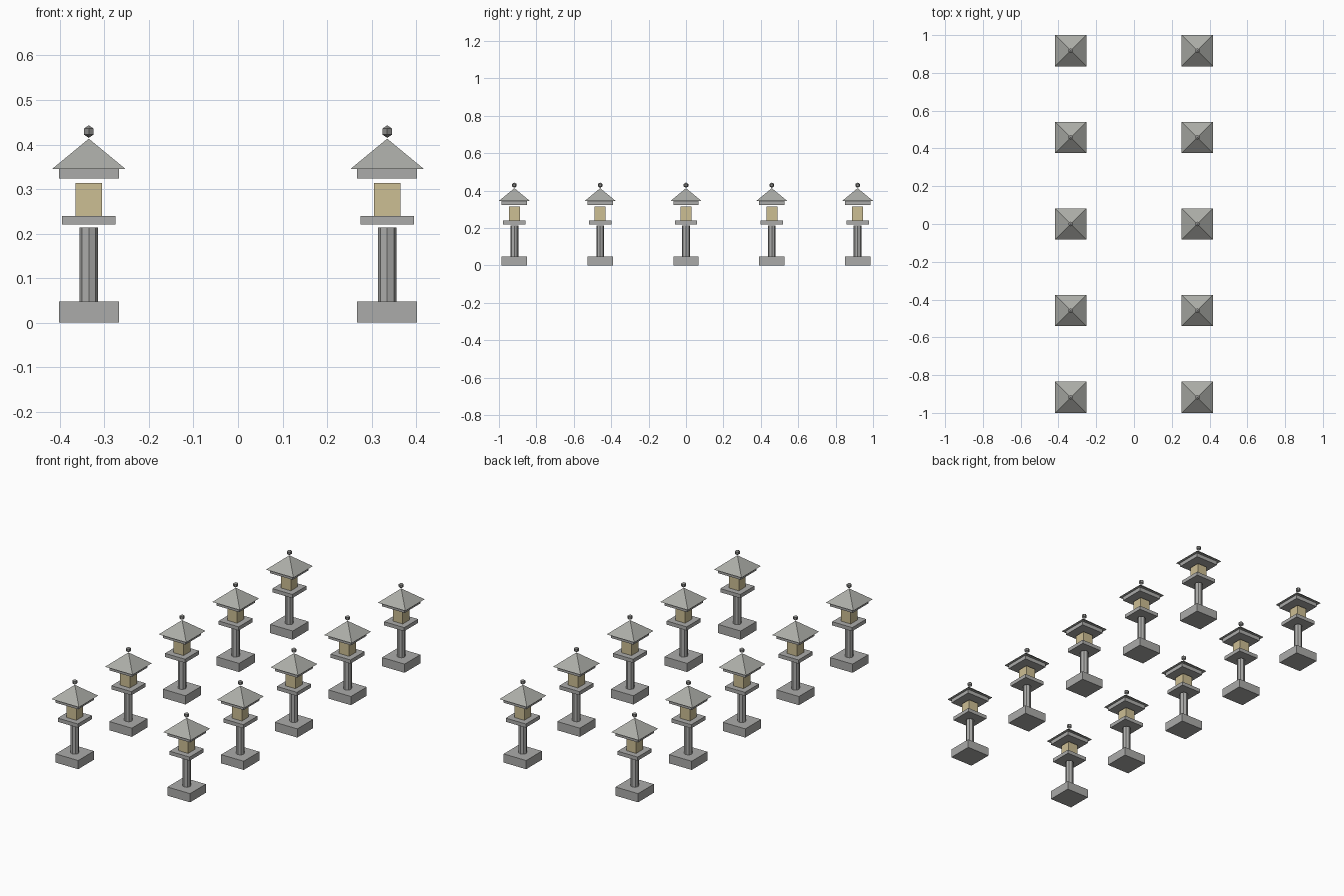
import bpy
import math

cube = bpy.data.objects.get("Cube")
if cube:
    bpy.data.objects.remove(cube, do_unlink=True)


def material(name, srgb):
    color = tuple((c / 255) ** 2.2 for c in srgb) + (1.0,)
    mat = bpy.data.materials.new(name)
    mat.use_nodes = True
    mat.diffuse_color = color
    mat.node_tree.nodes["Principled BSDF"].inputs["Base Color"].default_value = color
    return mat


stone = material("grey stone", (170, 170, 168))
roof_stone = material("roof stone", (170, 171, 166))
dark_stone = material("dark stone", (138, 138, 136))
paper = material("warm paper", (203, 189, 146))


def finish(name, mat, x, y):
    obj = bpy.context.object
    obj.name = name
    obj.data.materials.append(mat)
    obj.location.x, obj.location.y = x, y


def slab(name, width, bottom, top, mat, x, y):
    bpy.ops.mesh.primitive_cube_add(size=1, location=(0, 0, (bottom + top) / 2))
    bpy.context.object.scale = (width, width, top - bottom)
    finish(name, mat, x, y)


def lantern(tag, x, y):
    slab("base_" + tag, 0.135, 0, 0.047, stone, x, y)
    # Octagonal post with a corner on each axis
    bpy.ops.mesh.primitive_cylinder_add(vertices=8, radius=0.021, depth=0.167,
                                        location=(0, 0, 0.1305))
    finish("post_" + tag, stone, x, y)
    slab("platform_" + tag, 0.12, 0.22, 0.24, stone, x, y)
    slab("light_box_" + tag, 0.059, 0.24, 0.314, paper, x, y)
    slab("eaves_" + tag, 0.135, 0.324, 0.345, stone, x, y)
    # Square pyramid roof, turned so its sides face the axes
    bpy.ops.mesh.primitive_cone_add(vertices=4, radius1=0.165 / math.sqrt(2), depth=0.068,
                                    location=(0, 0, 0.379),
                                    rotation=(0, 0, math.pi / 4))
    finish("roof_" + tag, roof_stone, x, y)
    # Faceted finial
    bpy.ops.mesh.primitive_uv_sphere_add(segments=6, ring_count=3, radius=0.014,
                                         location=(0, 0, 0.429))
    finish("finial_" + tag, dark_stone, x, y)


# Two rows of five lanterns
for side, x in (("left", 0.335), ("right", -0.335)):
    for i in range(5):
        lantern(f"{side}_{i + 1}", x, (i - 2) * 0.4588)
